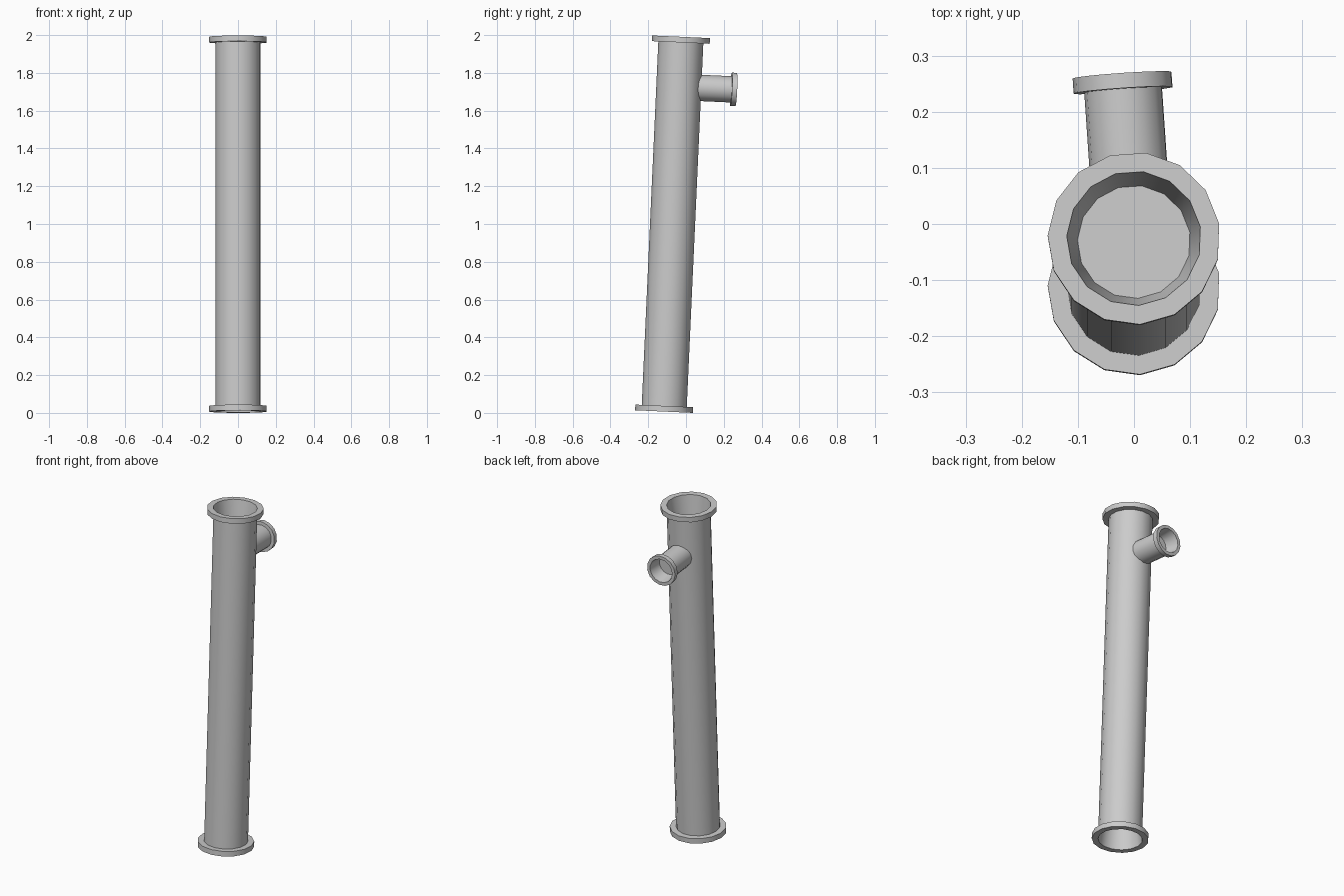
import bpy, bmesh
from math import radians, sin, cos, pi
from mathutils import Matrix

if "Cube" in bpy.data.objects:
    bpy.data.objects.remove(bpy.data.objects["Cube"])

SIDES = 15
LENGTH = 1.986


def lathe(name, profile, matrix, phase):
    """Spin (radius, height) points round local z, closing both ends with caps."""
    bm = bmesh.new()
    rings = []
    for r, h in profile:
        rings.append([bm.verts.new((r * cos(phase + 2 * pi * i / SIDES),
                                    r * sin(phase + 2 * pi * i / SIDES), h))
                      for i in range(SIDES)])
    for a, b in zip(rings, rings[1:]):
        for i in range(SIDES):
            j = (i + 1) % SIDES
            bm.faces.new((a[i], a[j], b[j], b[i]))
    bm.faces.new(rings[0][::-1])
    bm.faces.new(rings[-1])
    bmesh.ops.recalc_face_normals(bm, faces=bm.faces)
    mesh = bpy.data.meshes.new(name)
    bm.to_mesh(mesh)
    bm.free()
    obj = bpy.data.objects.new(name, mesh)
    bpy.context.collection.objects.link(obj)
    obj.matrix_world = matrix
    bpy.ops.object.select_all(action='DESELECT')
    obj.select_set(True)
    bpy.context.view_layer.objects.active = obj
    bpy.ops.object.shade_smooth_by_angle(angle=radians(30))
    return obj


def flanged_end(r, flange, thick, floor, depth):
    """Pipe end: flange, rim and tapered recess, as (radius, distance from end)."""
    return [(r, thick), (flange, thick), (flange, 0), (r, 0), (floor, depth)]


# Leaning main pipe with a flange and blind recess at each end
lean = Matrix.Translation((0, -0.116, 0.007)) @ Matrix.Rotation(radians(-2.61), 4, 'X')
end = flanged_end(0.12, 0.154, 0.03, 0.101, 0.14)
main_profile = end[::-1] + [(r, LENGTH - d) for r, d in end]
lathe("main_pipe", main_profile, lean, radians(10))

# Short side branch near the top, square to the main pipe
branch_frame = (lean @ Matrix.Translation((0, 0, 1.72))
                @ Matrix.Rotation(radians(3.9), 4, 'Z')
                @ Matrix.Rotation(radians(-90), 4, 'X'))
reach = 0.304
branch_end = flanged_end(0.07, 0.089, 0.027, 0.058, 0.08)
branch_profile = [(0.07, 0.06)] + [(r, reach - d) for r, d in branch_end]
lathe("side_branch", branch_profile, branch_frame, radians(10))
